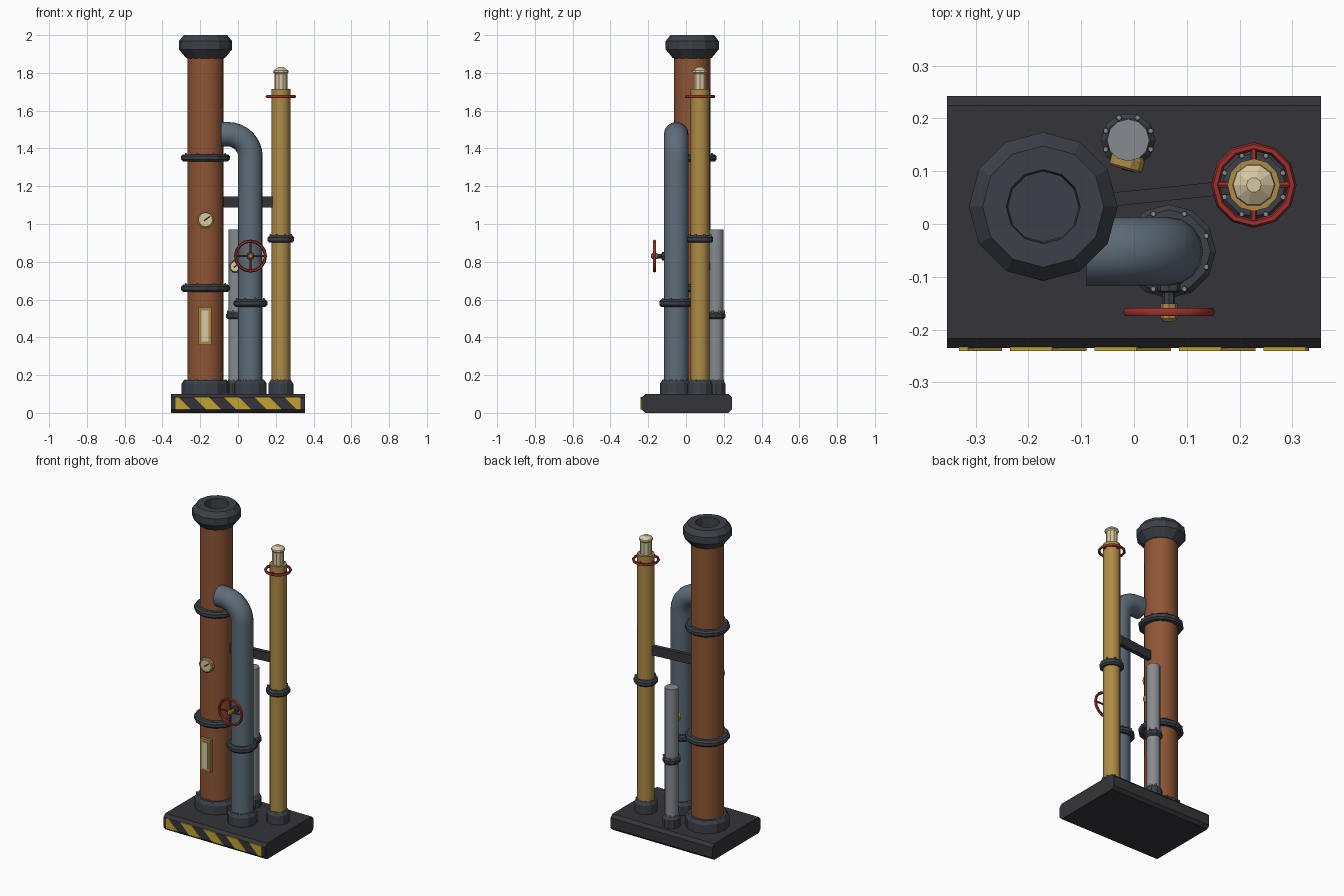
import bpy, bmesh
from math import sin, cos, pi, radians
from mathutils import Vector, Matrix

if "Cube" in bpy.data.objects:
    bpy.data.objects.remove(bpy.data.objects["Cube"])


def mat(name, r, g, b):
    m = bpy.data.materials.new(name)
    m.diffuse_color = (r, g, b, 1)
    m.use_nodes = True
    m.node_tree.nodes["Principled BSDF"].inputs["Base Color"].default_value = m.diffuse_color
    return m


RUST = mat("rust", 0.27, 0.09, 0.035)
DARK = mat("dark_iron", 0.045, 0.052, 0.065)
BASE = mat("base_black", 0.035, 0.035, 0.042)
BLUE = mat("blue_steel", 0.11, 0.15, 0.19)
STEEL = mat("pale_steel", 0.24, 0.26, 0.28)
BRASS = mat("brass", 0.42, 0.26, 0.06)
RED = mat("red_paint", 0.33, 0.03, 0.025)
PALE = mat("pale_glass", 0.68, 0.58, 0.36)
YELLOW = mat("hazard_yellow", 0.55, 0.36, 0.03)


def finish(bm, name, m, smooth=0):
    bmesh.ops.recalc_face_normals(bm, faces=bm.faces)
    me = bpy.data.meshes.new(name)
    bm.to_mesh(me)
    bm.free()
    ob = bpy.data.objects.new(name, me)
    bpy.context.collection.objects.link(ob)
    me.materials.append(m)
    if smooth:
        bpy.ops.object.select_all(action='DESELECT')
        ob.select_set(True)
        bpy.context.view_layer.objects.active = ob
        bpy.ops.object.shade_smooth_by_angle(angle=radians(smooth))
    return ob


def sweep(name, rings, m, smooth=0, closed=False):
    """Skin a list of point rings; cap the ends unless closed."""
    bm = bmesh.new()
    vs = [[bm.verts.new(p) for p in r] for r in rings]
    n = len(vs[0])
    pairs = list(zip(vs, vs[1:])) + ([(vs[-1], vs[0])] if closed else [])
    for a, b in pairs:
        for i in range(n):
            j = (i + 1) % n
            bm.faces.new((a[i], a[j], b[j], b[i]))
    if not closed:
        bm.faces.new(vs[0])
        bm.faces.new(vs[-1])
    return finish(bm, name, m, smooth)


def lathe(name, profile, at, m, axis=(0, 0, 1), n=12, smooth=0, closed=False):
    """Turn (radius, height) points around an axis through a point."""
    mx = Matrix.Translation(at) @ Vector((0, 0, 1)).rotation_difference(Vector(axis)).to_matrix().to_4x4()
    rings = [[mx @ Vector((r * cos(2 * pi * i / n), r * sin(2 * pi * i / n), h)) for i in range(n)]
             for r, h in profile]
    return sweep(name, rings, m, smooth, closed)


def box(name, size, at, m, turn=0):
    bm = bmesh.new()
    bmesh.ops.create_cube(bm, size=1)
    bmesh.ops.transform(bm, verts=bm.verts, matrix=Matrix.Translation(at) @ Matrix.Rotation(turn, 4, 'Z')
                        @ Matrix.Diagonal((*size, 1)))
    return finish(bm, name, m)


def bolts(name, x, y, z, r, count):
    bm = bmesh.new()
    for i in range(count):
        a = 2 * pi * (i + 0.5) / count
        bmesh.ops.create_cone(bm, cap_ends=True, segments=6, radius1=0.006, radius2=0.005, depth=0.012,
                              matrix=Matrix.Translation((x + r * cos(a), y + r * sin(a), z)))
    finish(bm, name, STEEL)


def collar(name, x, y, z, inner, outer, n=12):
    c, h = 0.01, 0.019
    lathe(name, [(inner - 0.01, -h), (outer - c, -h), (outer, c - h), (outer, h - c), (outer - c, h),
                 (inner - 0.01, h)], (x, y, z), DARK, n=n, closed=True)
    bolts(name + "_bolts", x, y, z + h + 0.002, (inner + outer) / 2, 8)


def foot(name, x, y, outer, n=12):
    lathe(name, [(outer, 0.095), (outer, 0.155), (outer - 0.014, 0.175)], (x, y, 0), DARK, n=n)
    bolts(name + "_bolts", x, y, 0.172, outer - 0.012, 8)


def wheel(name, at, axis, major, minor, n=16):
    lathe(name + "_rim", [(major + minor * cos(2 * pi * k / 6), minor * sin(2 * pi * k / 6)) for k in range(6)],
          at, RED, axis, n, 60, True)
    q = Vector((0, 0, 1)).rotation_difference(Vector(axis))
    for k in range(2):
        d = q @ Vector((cos(k * pi / 2), sin(k * pi / 2), 0))
        lathe(f"{name}_spoke_{k + 1}", [(0.006, -major), (0.006, major)], at, RED, d, 6)


def gauge(name, at, axis, r):
    lathe(name + "_case", [(r * 0.85, -0.02), (r, -0.012), (r, 0.006), (r * 0.85, 0.01), (r * 0.8, 0.006)],
          at, BRASS, axis, 12)
    at, axis = Vector(at), Vector(axis).normalized()
    lathe(name + "_dial", [(r * 0.78, 0.0), (r * 0.78, 0.008)], at, PALE, axis, 12)
    side = axis.cross(Vector((0, 0, 1)))
    d = (side * -0.8 + Vector((0, 0, 0.6))).normalized()
    lathe(name + "_needle", [(0.003, -r * 0.2), (0.002, r * 0.65)], at + axis * 0.009, DARK, d, 4)


# Base slab: chamfered section extruded along x
f, b, c = -0.235, 0.243, 0.018
section = [(f, c), (f + c, 0), (b - c, 0), (b, c), (b, 0.1 - c), (b - c, 0.1), (f + c, 0.1), (f, 0.1 - c)]
sweep("base_slab", [[(x, y, z) for y, z in section] for x in (-0.354, 0.354)], BASE)

# Hazard stripes, slanted and clipped to the front strip
z0, z1, lim = 0.019, 0.084, 0.332
for k in range(5):
    l = -0.395 + 0.16 * k
    r, s = l + 0.08, z1 - z0
    pts = [(l, z1), (r, z1), (r + s, z0), (l + s, z0)]
    bm = bmesh.new()
    front = bm.faces.new([bm.verts.new((x, -0.241, z)) for x, z in pts])
    ext = bmesh.ops.extrude_face_region(bm, geom=[front])
    bmesh.ops.translate(bm, vec=(0, 0.008, 0), verts=[v for v in ext['geom'] if isinstance(v, bmesh.types.BMVert)])
    for sx in (-1, 1):
        cut = bmesh.ops.bisect_plane(bm, geom=bm.verts[:] + bm.edges[:] + bm.faces[:], plane_co=(sx * lim, 0, 0),
                                     plane_no=(sx, 0, 0), clear_outer=True)
        bmesh.ops.holes_fill(bm, edges=[e for e in bm.edges if e.is_boundary])
    finish(bm, f"hazard_stripe_{k + 1}", YELLOW)

# Chimney stack with crown
cx, cy = -0.172, 0.033
lathe("chimney", [(0.096, 0.1), (0.096, 1.9)], (cx, cy, 0), RUST, n=16, smooth=35)
lathe("chimney_crown", [(0.094, 1.876), (0.104, 1.88), (0.141, 1.925), (0.141, 1.968), (0.115, 2.0),
                        (0.07, 2.0), (0.067, 1.93)], (cx, cy, 0), DARK)
foot("chimney_foot", cx, cy, 0.127)
for i, z in enumerate((0.66, 1.35)):
    collar(f"chimney_collar_{i + 1}", cx, cy, z, 0.096, 0.129)
gauge("chimney_gauge", (cx, -0.068, 1.023), (0, -1, 0), 0.047)
box("sight_glass_frame", (0.07, 0.04, 0.2), (-0.174, -0.058, 0.46), BRASS)
box("sight_glass_pane", (0.038, 0.04, 0.165), (-0.174, -0.062, 0.46), PALE)

# Bent steam pipe
px, py, pr, bend, n = 0.066, -0.052, 0.065, 0.12, 16
path = [(px, 0.1, 0), (px, 1.355, 0)]
path += [(px - bend + bend * cos(a), 1.355 + bend * sin(a), a) for a in [pi / 2 * k / 8 for k in range(1, 9)]]
path.append((-0.091, 1.475, pi / 2))
sweep("bent_pipe", [[(x + pr * cos(t) * cos(a), py + pr * sin(t), z + pr * cos(t) * sin(a))
                     for t in [2 * pi * i / n for i in range(n)]] for x, z, a in path], BLUE, 35)
foot("bent_pipe_foot", px, py, 0.086)
collar("bent_pipe_collar", px, py, 0.58, pr, 0.089)

# Valve handwheel on the bent pipe
lathe("valve_stem", [(0.022, -0.01), (0.022, 0.015), (0.012, 0.018), (0.012, 0.06)], (px, -0.112, 0.83), DARK, (0, -1, 0), 8)
wheel("valve_wheel", (px, -0.167, 0.83), (0, -1, 0), 0.079, 0.0085)
lathe("valve_hub", [(0.016, -0.016), (0.016, 0.012), (0.01, 0.018)], (px, -0.167, 0.83), BRASS, (0, -1, 0), 8)

# Brass pipe with lidded whistle top
bx, by = 0.227, 0.074
lathe("brass_pipe", [(0.05, 0.1), (0.05, 1.715)], (bx, by, 0), BRASS, n=12, smooth=35)
lathe("brass_top", [(0.034, 1.71), (0.034, 1.795), (0.041, 1.803), (0.039, 1.813), (0.014, 1.83)], (bx, by, 0), PALE, n=10)
foot("brass_pipe_foot", bx, by, 0.066)
collar("brass_pipe_collar", bx, by, 0.92, 0.05, 0.07)
wheel("top_wheel", (bx, by, 1.675), (0, 0, 1), 0.073, 0.008, 12)

# Short grey pipe with small gauge
gx, gy = -0.011, 0.159
lathe("short_pipe", [(0.04, 0.1), (0.04, 0.97)], (gx, gy, 0), STEEL, n=12, smooth=35)
foot("short_pipe_foot", gx, gy, 0.052, 10)
collar("short_pipe_collar", gx, gy, 0.515, 0.04, 0.052, 10)
gauge("small_gauge", (-0.014, 0.113, 0.775), (-0.27, -0.96, 0), 0.033)

# Brace between chimney and brass pipe
a, d = Vector((cx, cy, 1.117)), Vector((bx, by, 1.117))
box("brace", ((d - a).length, 0.026, 0.057), (a + d) / 2, BASE, math_angle := (d - a).xy.angle_signed(Vector((1, 0))))
